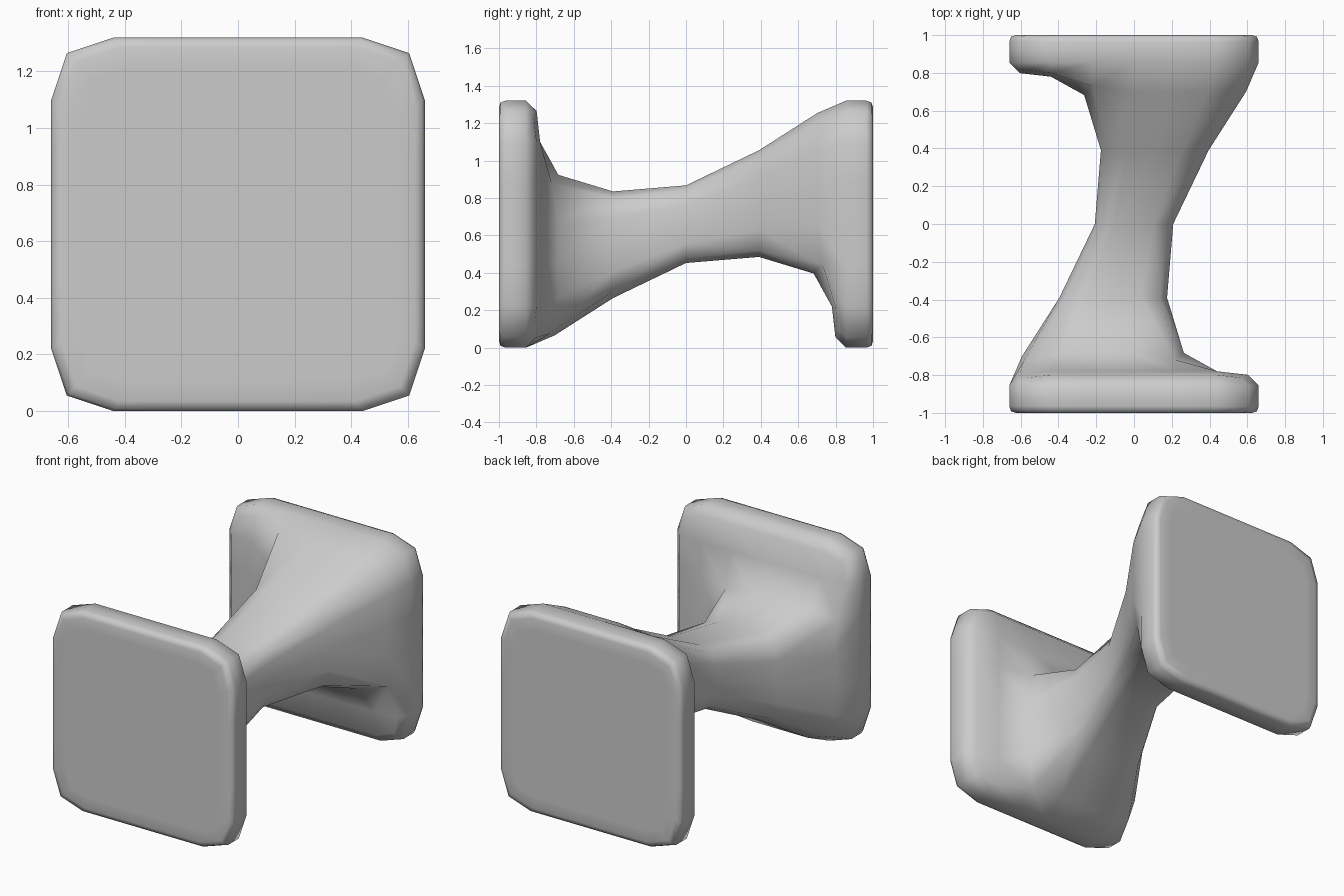
import bpy, bmesh
from mathutils import Vector

if "Cube" in bpy.data.objects:
    bpy.data.objects.remove(bpy.data.objects["Cube"])

MID = 0.66                               # height of the centre
GRID = [-0.66, -0.22, 0.22, 0.66]        # plate divided 3 x 3
FACE = [g * 0.59 / 0.66 for g in GRID]   # inset outer face of the plate
WAIST = [-0.13, 0.0, 0.13]               # neck section at the middle

quads = []


def perimeter(g, y):
    """Closed loop of points round the edge of a square grid."""
    n = len(g) - 1
    ij = [(i, 0) for i in range(n)] + [(n, j) for j in range(n)]
    ij += [(n - i, n) for i in range(n)] + [(0, n - j) for j in range(n)]
    return [Vector((g[i], y, g[j])) for i, j in ij]


def bridge(a, b):
    n = len(a)
    for k in range(n):
        quads.append([a[k], a[(k + 1) % n], b[(k + 1) % n], b[k]])


def fill(g, y, keep):
    for i in range(3):
        for j in range(3):
            if keep(i, j):
                quads.append([Vector((g[i + a], y, g[j + b]))
                              for a, b in ((0, 0), (1, 0), (1, 1), (0, 1))])


# Front plate: outer face, rim, and the L-shaped step behind it
fill(FACE, -1, lambda i, j: True)
loops = [perimeter(FACE, -1), perimeter(GRID, -1),
         perimeter(GRID, -0.93), perimeter(GRID, -0.78)]
for a, b in zip(loops, loops[1:]):
    bridge(a, b)
fill(GRID, -0.78, lambda i, j: i == 2 or j == 2)

# Neck: from the lower left corner of the plate to the waist
bridge(perimeter(GRID[:3], -0.78), perimeter(WAIST, 0))

# Back half is the front half reflected through the centre
quads += [[-p for p in q] for q in quads]

bm = bmesh.new()
for q in quads:
    bm.faces.new([bm.verts.new(p + Vector((0, 0, MID))) for p in q])
bmesh.ops.remove_doubles(bm, verts=bm.verts, dist=0.001)
bmesh.ops.recalc_face_normals(bm, faces=bm.faces)
for f in bm.faces:
    f.smooth = True
mesh = bpy.data.meshes.new("twin_plate_spool")
bm.to_mesh(mesh)
bm.free()
obj = bpy.data.objects.new("twin_plate_spool", mesh)
bpy.context.collection.objects.link(obj)

# One level of rounding
sub = obj.modifiers.new("rounding", 'SUBSURF')
sub.levels = sub.render_levels = 1
sub.use_limit_surface = False
